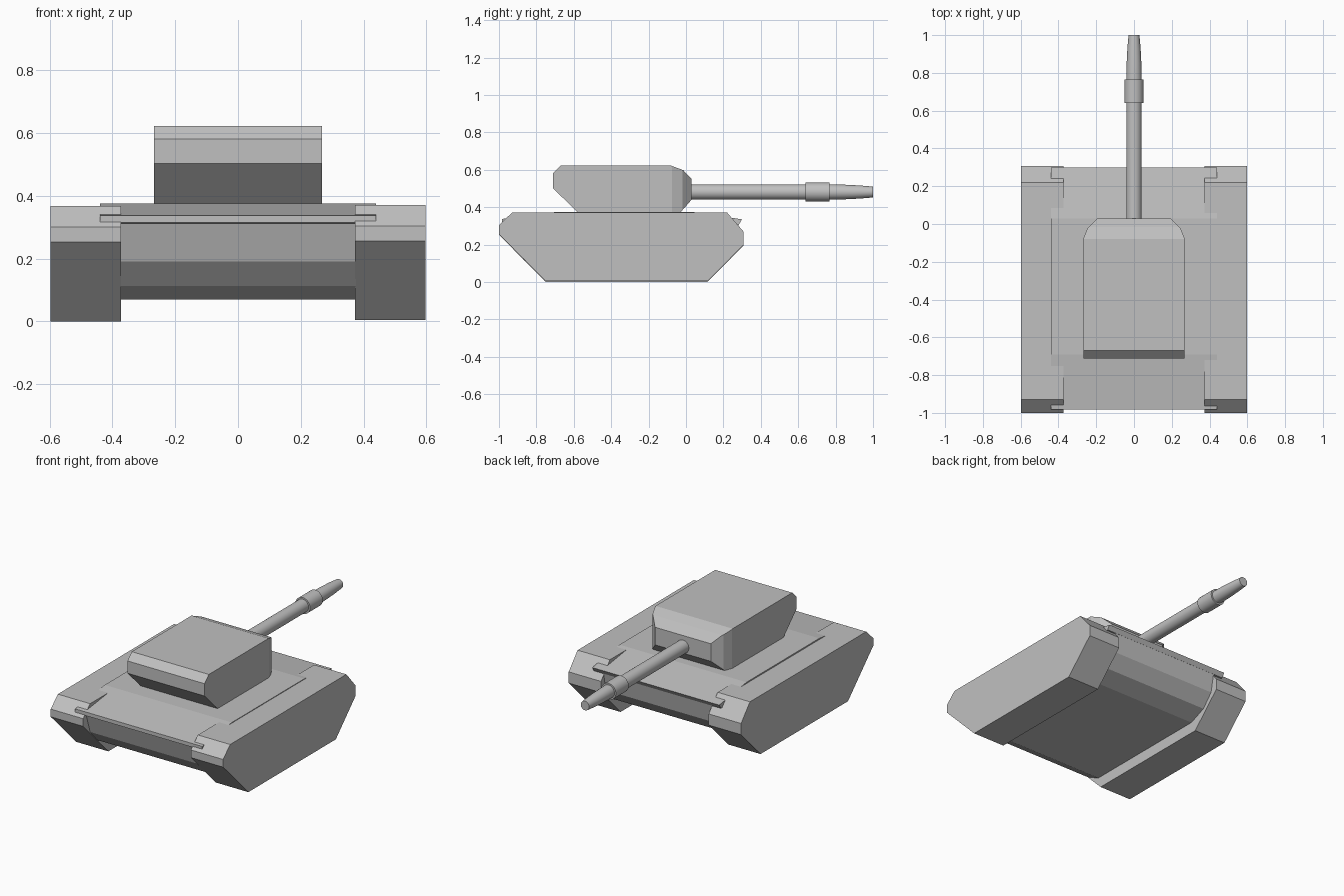
import bpy, bmesh, math
from mathutils import Vector

if "Cube" in bpy.data.objects:
    bpy.data.objects.remove(bpy.data.objects["Cube"])

grey = bpy.data.materials.new("armour_grey")
grey.diffuse_color = (0.53, 0.53, 0.53, 1)
grey.use_nodes = True
grey.node_tree.nodes["Principled BSDF"].inputs["Base Color"].default_value = grey.diffuse_color


def finish(name, bm):
    bmesh.ops.recalc_face_normals(bm, faces=bm.faces)
    mesh = bpy.data.meshes.new(name)
    bm.to_mesh(mesh)
    bm.free()
    mesh.materials.append(grey)
    obj = bpy.data.objects.new(name, mesh)
    bpy.context.collection.objects.link(obj)
    return obj


def side_profile(points, x0, x1):
    """Extrude a closed (y, z) outline from x0 to x1."""
    bm = bmesh.new()
    a = [bm.verts.new((x0, y, z)) for y, z in points]
    b = [bm.verts.new((x1, y, z)) for y, z in points]
    bm.faces.new(a)
    bm.faces.new(b[::-1])
    for i in range(len(points)):
        j = (i + 1) % len(points)
        bm.faces.new((a[i], b[i], b[j], a[j]))
    return bm


# Track housings
track = [(-0.75, 0), (0.115, 0), (0.308, 0.195), (0.308, 0.265),
         (0.22, 0.367), (-0.93, 0.367), (-1.0, 0.30), (-1.0, 0.252)]
finish("left_track", side_profile(track, -0.597, -0.373))
finish("right_track", side_profile([(y, z + 0.004) for y, z in track], 0.373, 0.597))

# Lower hull between the tracks
lower = [(-0.77, 0.07), (0.08, 0.07), (0.19, 0.115), (0.26, 0.195), (0.283, 0.312),
         (-0.97, 0.312), (-0.93, 0.19), (-0.86, 0.113)]
finish("lower_hull", side_profile(lower, -0.376, 0.376))

# Wider upper deck resting over the tracks
deck = [(-0.983, 0.314), (0.283, 0.308), (0.3, 0.335), (0.03, 0.375),
        (-0.69, 0.375), (-0.983, 0.337)]
finish("upper_deck", side_profile(deck, -0.44, 0.44))

# Turret, with the two front corners planed off in two steps
turret = [(-0.58, 0.372), (-0.03, 0.372), (0.03, 0.44), (0.03, 0.55), (-0.015, 0.598),
          (-0.08, 0.622), (-0.67, 0.622), (-0.712, 0.58), (-0.712, 0.503)]
bm = side_profile(turret, -0.267, 0.267)
corner = [(0.267, -0.075), (0.245, -0.02), (0.19, 0.033)]
for side in (-1, 1):
    for (px, py), (qx, qy) in zip(corner, corner[1:]):
        cut = bmesh.ops.bisect_plane(
            bm, geom=bm.verts[:] + bm.edges[:] + bm.faces[:], dist=1e-5,
            plane_co=(side * px, py, 0), plane_no=(side * (qy - py), px - qx, 0),
            clear_outer=True)
        rim = [e for e in cut["geom_cut"] if isinstance(e, bmesh.types.BMEdge)]
        bmesh.ops.holes_fill(bm, edges=rim, sides=0)
finish("turret", bm)


# Gun barrel parts turned around the y axis
def turned(name, rings, sides=24):
    """Lathe (y, radius) rings around the gun axis."""
    bm = bmesh.new()
    loops = []
    for y, r in rings:
        loops.append([bm.verts.new((r * math.cos(t), y, 0.481 + r * math.sin(t)))
                      for t in (2 * math.pi * i / sides for i in range(sides))])
    for a, b in zip(loops, loops[1:]):
        for i in range(sides):
            j = (i + 1) % sides
            bm.faces.new((a[i], a[j], b[j], b[i]))
    bm.faces.new(loops[0])
    bm.faces.new(loops[-1][::-1])
    obj = finish(name, bm)
    bpy.ops.object.select_all(action='DESELECT')
    obj.select_set(True)
    bpy.context.view_layer.objects.active = obj
    bpy.ops.object.shade_smooth_by_angle(angle=math.radians(30))


turned("gun_barrel", [(-0.02, 0.041), (0.76, 0.041), (0.85, 0.039), (0.93, 0.035), (1.0, 0.029)])
turned("barrel_sleeve", [(0.64, 0.051), (0.766, 0.051)])
